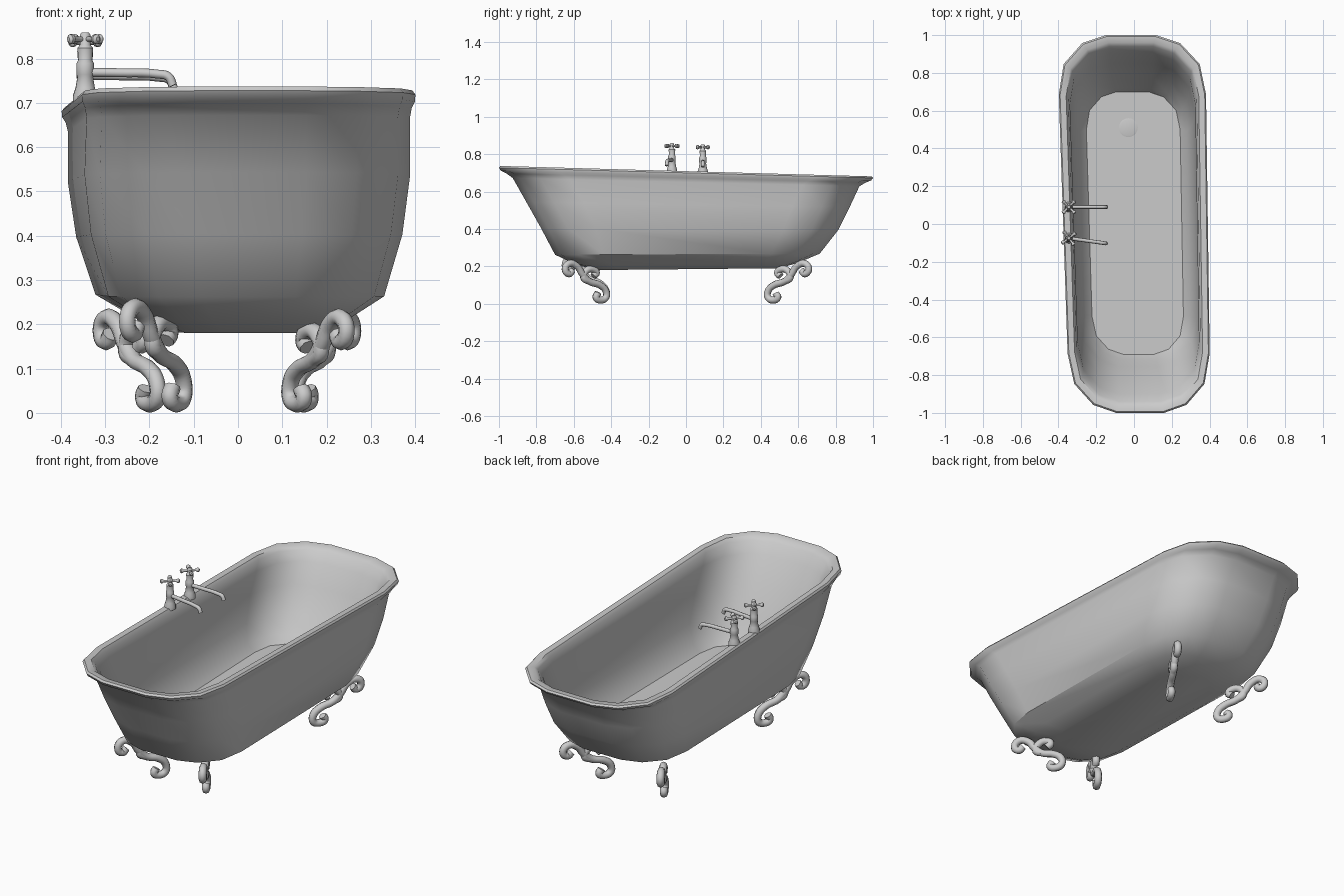
import bpy, bmesh, math
from mathutils import Vector, Matrix

if "Cube" in bpy.data.objects:
    bpy.data.objects.remove(bpy.data.objects["Cube"])


def smooth(ob, angle=40):
    bpy.ops.object.select_all(action='DESELECT')
    ob.select_set(True)
    bpy.context.view_layer.objects.active = ob
    bpy.ops.object.shade_smooth_by_angle(angle=math.radians(angle))


def place(p):
    """Slight skew and slope of the tub along its length."""
    x, y, z = p
    t = (z - 0.185) / 0.523
    return Vector((x * (1 + 0.026 * y) + 0.008 - 0.024 * y, y,
                   z - t * 0.028 * y + (1 - t) * 0.01 * y))


def ring(hx, hf, hb, z):
    """16-sided rounded outline: half width, front and back reach, height."""
    corner = [(0.34, 0), (0.66, 0.11), (0.92, 0.4), (1, 0.82)]
    back = [(hx * a, hb - hx * b) for a, b in corner]
    front = [(hx * a, -hf + hx * b) for a, b in reversed(corner)]
    right = back + front
    return [place((x, y, z)) for x, y in right + [(-x, y) for x, y in reversed(right)]]


def loft(name, rings, cap=True):
    bm = bmesh.new()
    rows = [[bm.verts.new(p) for p in r] for r in rings]
    n = len(rows[0])
    for a, b in zip(rows, rows[1:]):
        for i in range(n):
            bm.faces.new((a[i], a[(i + 1) % n], b[(i + 1) % n], b[i]))
    if cap:
        bm.faces.new(rows[0])
        bm.faces.new(rows[-1])
    bmesh.ops.recalc_face_normals(bm, faces=bm.faces)
    me = bpy.data.meshes.new(name)
    bm.to_mesh(me)
    bm.free()
    ob = bpy.data.objects.new(name, me)
    bpy.context.collection.objects.link(ob)
    smooth(ob)
    return ob


def lathe(name, profile, mat, sides=14):
    rings = [[mat @ Vector((r * math.cos(2 * math.pi * i / sides),
                            r * math.sin(2 * math.pi * i / sides), z))
              for i in range(sides)] for r, z in profile]
    return loft(name, rings)


def tube(name, points, radius):
    cu = bpy.data.curves.new(name, 'CURVE')
    cu.dimensions = '3D'
    cu.bevel_depth = radius
    cu.bevel_resolution = 2
    cu.use_fill_caps = True
    cu.resolution_u = 5
    sp = cu.splines.new('BEZIER')
    sp.bezier_points.add(len(points) - 1)
    for bp, p in zip(sp.bezier_points, points):
        bp.co = p
        bp.handle_left_type = bp.handle_right_type = 'AUTO'
    ob = bpy.data.objects.new(name, cu)
    bpy.context.collection.objects.link(ob)
    return ob


# Tub shell: underside, outer wall, rolled rim, inner wall, floor
profile = [
    (0.15, 0.48, 0.50, 0.185), (0.235, 0.59, 0.60, 0.215), (0.315, 0.70, 0.715, 0.265),
    (0.356, 0.775, 0.815, 0.40), (0.373, 0.853, 0.875, 0.53), (0.371, 0.926, 0.927, 0.65),
    (0.375, 0.96, 0.96, 0.672), (0.382, 0.99, 0.99, 0.685), (0.383, 1.0, 1.0, 0.70),
    (0.376, 0.992, 0.992, 0.709), (0.345, 0.96, 0.96, 0.707), (0.334, 0.94, 0.94, 0.69),
    (0.326, 0.90, 0.905, 0.64), (0.325, 0.83, 0.85, 0.53), (0.312, 0.755, 0.785, 0.40),
    (0.28, 0.715, 0.72, 0.31), (0.245, 0.69, 0.70, 0.27)]
loft("tub", [ring(*p) for p in profile])

# Drain
lathe("drain", [(0.05, 0), (0.05, 0.004), (0.042, 0.006)],
      Matrix.Translation((-0.03, 0.51, 0.27)), 20)

# Scrolled feet: (distance outward along the diagonal, height)
main = [(0.035, 0.055), (0.048, 0.034), (0.018, 0.02), (-0.014, 0.034), (-0.012, 0.07),
        (0.025, 0.10), (0.09, 0.12), (0.13, 0.155), (0.165, 0.2), (0.215, 0.215),
        (0.24, 0.185), (0.215, 0.16), (0.195, 0.178)]
curl = [(0.09, 0.12), (0.125, 0.14), (0.11, 0.175), (0.07, 0.185), (0.045, 0.165), (0.065, 0.148)]
feet = [("front_left", -0.13, -0.44, 1.12), ("front_right", 0.125, -0.44, 1.0),
        ("back_left", -0.19, 0.45, 1.0), ("back_right", 0.14, 0.45, 1.0)]
for label, x, y, k in feet:
    sx, sy = math.copysign(0.5, x), math.copysign(0.86, y)
    for part, path in (("foot", main), ("foot_curl", curl)):
        pts = [(x + s * sx, y + s * sy, 0.02 + (z - 0.02) * k) for s, z in path]
        tube(label + "_" + part, pts, 0.019)

# Two taps with cross handles and spouts
for label, y, z, turn in (("front", -0.075, 0.709, -8), ("back", 0.09, 0.702, 0)):
    base = Matrix.Translation((-0.345, y, z)) @ Matrix.Rotation(math.radians(turn), 4, 'Z')
    lathe(label + "_tap_column",
          [(0.028, -0.01), (0.028, 0.008), (0.022, 0.025), (0.018, 0.05), (0.02, 0.055),
           (0.02, 0.08), (0.016, 0.088), (0.018, 0.115), (0.012, 0.122), (0.012, 0.145),
           (0.008, 0.15)], base)
    tube(label + "_tap_spout", [base @ Vector(p) for p in
         ((0, 0, 0.06), (0.08, 0, 0.059), (0.165, 0, 0.056), (0.19, 0, 0.05), (0.2, 0, 0.03))], 0.01)
    for i in range(4):
        arm = base @ Matrix.Translation((0, 0, 0.135)) \
            @ Matrix.Rotation(math.radians(45 + 90 * i), 4, 'Z') \
            @ Matrix.Rotation(math.radians(90), 4, 'Y')
        lathe(f"{label}_tap_handle_{i + 1}",
              [(0.006, 0), (0.006, 0.03), (0.011, 0.036), (0.011, 0.043), (0.005, 0.048)], arm, 10)
